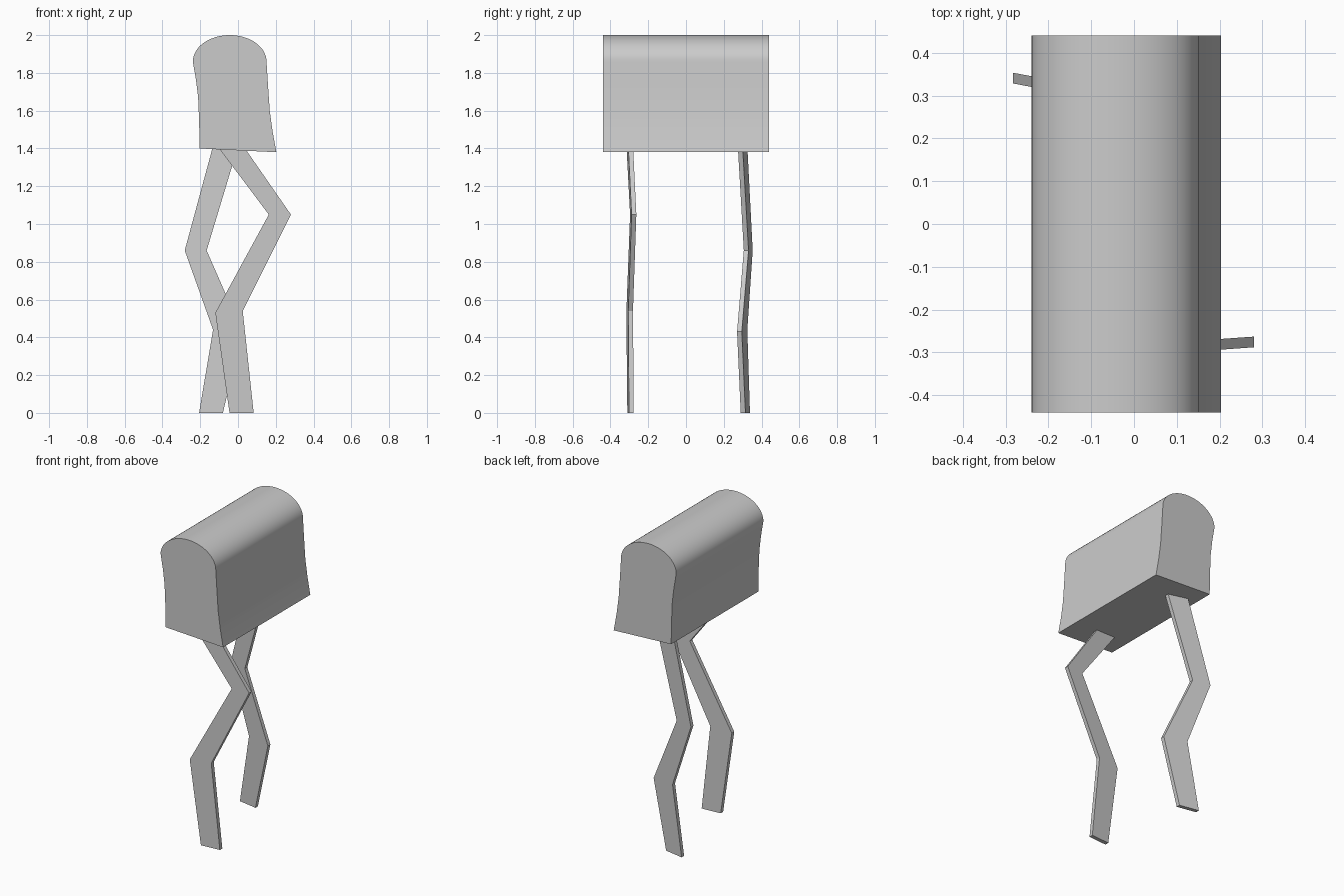
import bpy, bmesh, math

if "Cube" in bpy.data.objects:
    bpy.data.objects.remove(bpy.data.objects["Cube"])


def slab(name, outline, y_mid, depth, shear=0.0):
    """Extrude an x-z outline along y; shear swings the slab as x changes."""
    bm = bmesh.new()
    front = [bm.verts.new((x, y_mid + shear * x - depth / 2, z)) for x, z in outline]
    face = bm.faces.new(front)
    ext = bmesh.ops.extrude_face_region(bm, geom=[face])
    moved = [g for g in ext["geom"] if isinstance(g, bmesh.types.BMVert)]
    bmesh.ops.translate(bm, verts=moved, vec=(0, depth, 0))
    bmesh.ops.recalc_face_normals(bm, faces=bm.faces)
    mesh = bpy.data.meshes.new(name)
    bm.to_mesh(mesh)
    bm.free()
    obj = bpy.data.objects.new(name, mesh)
    bpy.context.collection.objects.link(obj)
    return obj


# Body: flared sides under an elliptical arched top
arch = [(-0.044 + 0.195 * math.cos(a), 1.86 + 0.14 * math.sin(a))
        for a in (math.pi * i / 32 for i in range(33))]
left_side = [(-0.222, 1.76), (-0.211, 1.67), (-0.206, 1.55), (-0.203, 1.40)]
right_side = [(0.203, 1.38), (0.183, 1.49), (0.168, 1.60), (0.159, 1.73)]
body = slab("body", arch + left_side + right_side, 0, 0.88)
bpy.context.view_layer.objects.active = body
body.select_set(True)
bpy.ops.object.shade_smooth_by_angle(angle=math.radians(25))

# Legs: thin bent planks, one edge listed downwards and the other upwards
slab("front_leg",
     [(-0.10, 1.40), (0.163, 1.05), (-0.12, 0.53), (-0.045, 0),
      (0.083, 0), (0.025, 0.54), (0.28, 1.05), (0.037, 1.40)],
     -0.295, 0.025, 0.07)
slab("back_leg",
     [(-0.133, 1.41), (-0.282, 0.86), (-0.132, 0.44), (-0.206, 0),
      (-0.08, 0), (0.022, 0.43), (-0.166, 0.86), (-0.003, 1.40)],
     0.287, 0.025, -0.19)
